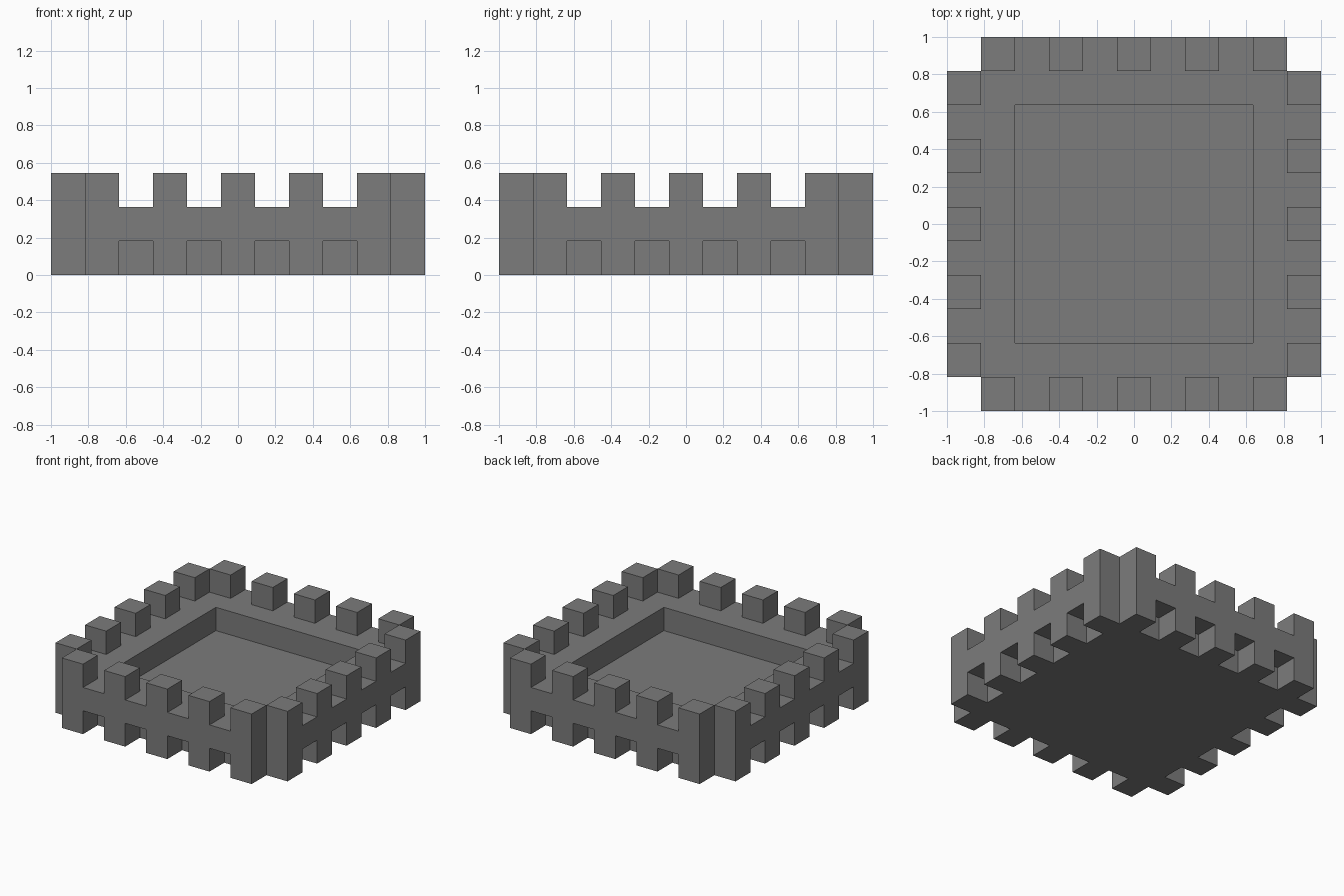
import bpy
import bmesh
from math import pi
from mathutils import Matrix

U = 2 / 11        # one block of the layout
HALF = 4.5 * U    # half width of the basin
OUT = 5.5 * U     # outer face of the walls

cube = bpy.data.objects.get("Cube")
if cube:
    bpy.data.objects.remove(cube, do_unlink=True)

grey = bpy.data.materials.new("stone_grey")
grey.use_nodes = True
colour = (0.2, 0.2, 0.2, 1)
grey.diffuse_color = colour
bsdf = next(n for n in grey.node_tree.nodes if n.type == "BSDF_PRINCIPLED")
bsdf.inputs["Base Color"].default_value = colour


def finish(bm, name):
    mesh = bpy.data.meshes.new(name)
    bm.to_mesh(mesh)
    bm.free()
    mesh.materials.append(grey)
    obj = bpy.data.objects.new(name, mesh)
    bpy.context.scene.collection.objects.link(obj)
    return obj


# Basin: a square block with a sunken square floor
bm = bmesh.new()
size = Matrix.Diagonal((2 * HALF, 2 * HALF, 2 * U, 1))
bmesh.ops.create_cube(bm, size=1, matrix=Matrix.Translation((0, 0, U)) @ size)
top = max(bm.faces, key=lambda f: f.calc_center_median().z)
bmesh.ops.inset_region(bm, faces=[top], thickness=U, use_even_offset=True)
walls = bmesh.ops.extrude_face_region(bm, geom=[top])
floor_verts = [v for v in walls["geom"] if isinstance(v, bmesh.types.BMVert)]
bmesh.ops.translate(bm, verts=floor_verts, vec=(0, 0, -U))
if top.is_valid:
    bmesh.ops.delete(bm, geom=[top], context="FACES")
finish(bm, "basin")


def notched_wall(name, angle):
    """Wall with five teeth along the top and four notches along the bottom."""
    lower, upper = [], []
    for i in range(9):
        left, right = -HALF + i * U, -HALF + (i + 1) * U
        gap = i % 2
        low, high = (U, 2 * U) if gap else (0, 3 * U)
        lower += [(left, low), (right, low)]
        upper += [(left, high), (right, high)]
    profile = lower + upper[::-1]

    bm = bmesh.new()
    front = [bm.verts.new((x, -OUT, z)) for x, z in profile]
    back = [bm.verts.new((x, -HALF, z)) for x, z in profile]
    bm.faces.new(front)
    for i in range(len(profile)):
        j = (i + 1) % len(profile)
        bm.faces.new((front[j], front[i], back[i], back[j]))
    # Inner sides of the teeth, above the basin rim
    for i in range(0, 9, 2):
        left, right = -HALF + i * U, -HALF + (i + 1) * U
        corners = ((right, 2 * U), (left, 2 * U), (left, 3 * U), (right, 3 * U))
        bm.faces.new([bm.verts.new((x, -HALF, z)) for x, z in corners])
    bmesh.ops.rotate(bm, verts=bm.verts, cent=(0, 0, 0),
                     matrix=Matrix.Rotation(angle, 3, "Z"))
    finish(bm, name)


# Four walls, leaving the corner blocks open
for k, side in enumerate(("front", "left", "back", "right")):
    notched_wall(side + "_wall", k * pi / 2)
